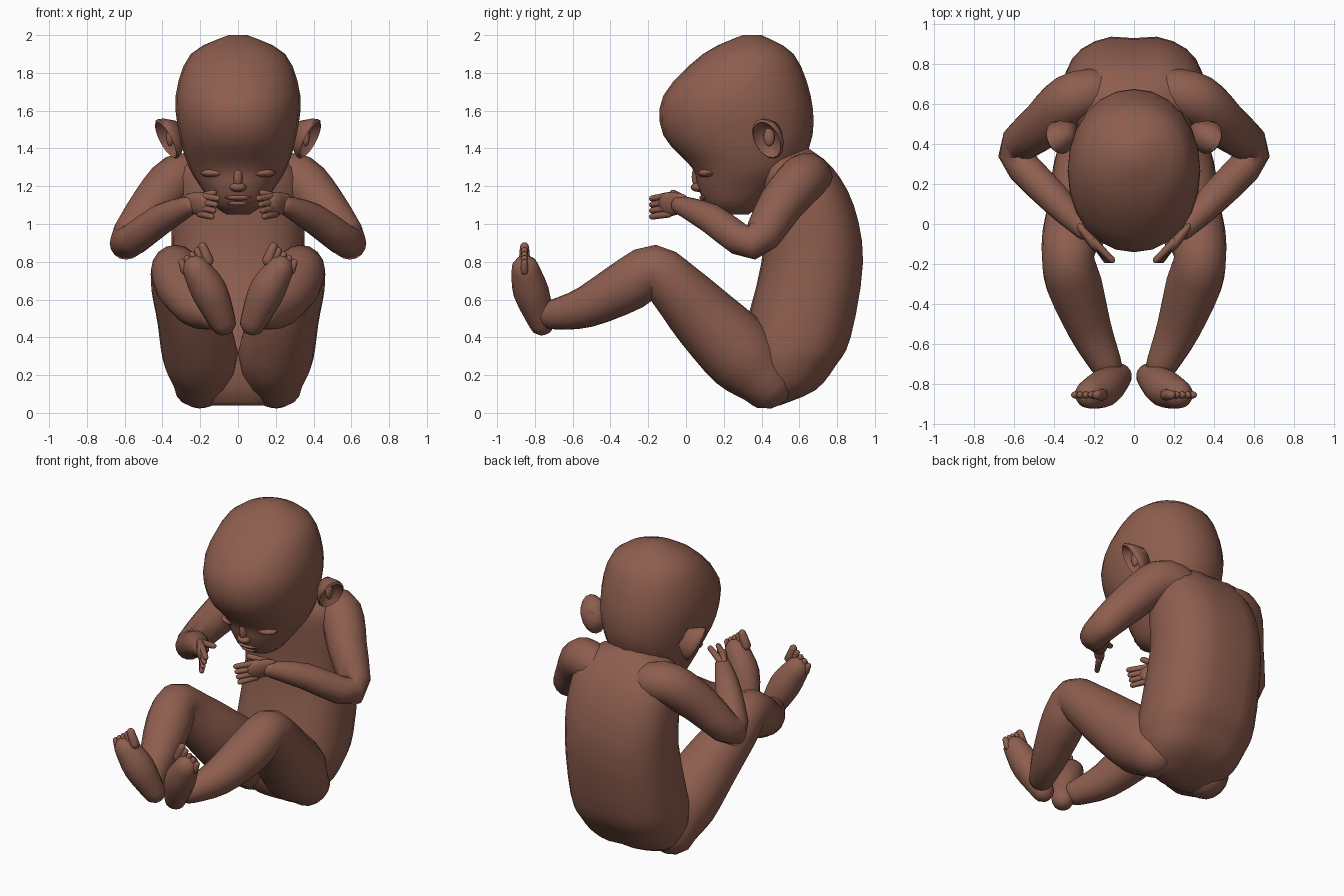
import bpy, bmesh, math
from mathutils import Vector

default_cube = bpy.data.objects.get("Cube")
if default_cube:
    bpy.data.objects.remove(default_cube, do_unlink=True)

SKIN = (0.27, 0.112, 0.077, 1)
skin = bpy.data.materials.new("warm_brown_skin")
skin.use_nodes = True
skin.diffuse_color = SKIN
shader = skin.node_tree.nodes["Principled BSDF"]
shader.inputs["Base Color"].default_value = SKIN
shader.inputs["Roughness"].default_value = 0.8

X, Z = Vector((1, 0, 0)), Vector((0, 0, 1))


def finish(name, bm, mirror):
    """Turn a bmesh into a smooth shaded object, reflected for the right side."""
    for vert in bm.verts:
        vert.co.x *= mirror
    bmesh.ops.recalc_face_normals(bm, faces=bm.faces)
    mesh = bpy.data.meshes.new(name)
    bm.to_mesh(mesh)
    bm.free()
    mesh.materials.append(skin)
    part = bpy.data.objects.new(name, mesh)
    bpy.context.collection.objects.link(part)
    bpy.ops.object.select_all(action='DESELECT')
    part.select_set(True)
    bpy.context.view_layer.objects.active = part
    bpy.ops.object.shade_smooth_by_angle(angle=math.radians(60))


def spline(keys, steps):
    """Smooth curve through the key sections, all values blended alike."""
    keys = [Vector(key) for key in keys]
    last = len(keys) - 1
    result = []
    for i in range(last):
        before, start = keys[max(i - 1, 0)], keys[i]
        end, after = keys[i + 1], keys[min(i + 2, last)]
        leave, arrive = (end - before) / 2, (after - start) / 2
        for step in range(steps):
            t = step / steps
            ease = t * t * (3 - 2 * t)
            result.append(start.lerp(end, ease) + leave * t * (1 - t) ** 2
                          - arrive * t * t * (1 - t))
    return result + [keys[last]]


def skin_over(name, rings, side, axis=None, power=2, sides=16, groove=0, mirror=1):
    """Close a surface over rings of (centre, half width, half depth)."""
    bm = bmesh.new()
    rows = []
    for i, (centre, width, depth) in enumerate(rings):
        ahead = rings[min(i + 1, len(rings) - 1)][0]
        behind = rings[max(i - 1, 0)][0]
        along = axis or (ahead - behind).normalized()
        across = (side - along * side.dot(along)).normalized()
        out = along.cross(across)
        row = []
        for k in range(sides):
            angle = math.tau * k / sides
            c, s = math.cos(angle), math.sin(angle)
            point = centre + across * width * math.copysign(abs(c) ** (2 / power), c)
            point += out * depth * math.copysign(abs(s) ** (2 / power), s)
            if k * 4 == sides:
                point -= out * groove
            row.append(bm.verts.new(point))
        rows.append(row)
    for lower, upper in zip(rows, rows[1:]):
        for k in range(sides):
            bm.faces.new((lower[k - 1], lower[k], upper[k], upper[k - 1]))
    bm.faces.new(rows[0])
    bm.faces.new(rows[-1])
    finish(name, bm, mirror)


def body(name, levels, **options):
    """Horizontal sections keyed as height, front, back, half width."""
    rings = []
    for height, front, back, width in spline(levels, 3):
        centre = Vector((0, (front + back) / 2, height))
        rings.append((centre, width, (back - front) / 2))
    skin_over(name, rings, X, axis=Z, sides=24, **options)


def limb(name, keys, side, mirror, steps=3, sides=16, flat=1):
    """Round-ended tube keyed as x, y, z, radius."""
    curve = [(key.xyz, key.w) for key in spline(keys, steps)]
    caps = []
    for (end, radius), (inner, _) in ((curve[0], curve[1]), (curve[-1], curve[-2])):
        outward = (end - inner).normalized()
        caps.append([(end + outward * radius * math.sin(math.radians(a)),
                      radius * math.cos(math.radians(a))) for a in (30, 60, 80)])
    curve = caps[0][::-1] + curve + caps[1]
    rings = [(centre, radius, radius * flat) for centre, radius in curve]
    skin_over(name, rings, side, sides=sides, mirror=mirror)


def digit(name, base, tip, radius, mirror):
    """Finger or toe."""
    keys = [(*base, radius), (*tip, radius * 0.8)]
    limb(name, keys, X, mirror, steps=2, sides=8)


def blob(name, centre, size, mirror=1):
    """Small soft ellipsoid."""
    bm = bmesh.new()
    bmesh.ops.create_uvsphere(bm, u_segments=12, v_segments=8, radius=1)
    bmesh.ops.scale(bm, vec=size, verts=bm.verts)
    bmesh.ops.translate(bm, vec=centre, verts=bm.verts)
    finish(name, bm, mirror)


# Egg shaped head, bowed forward
body("head", [
    (1.05, 0.2, 0.33, 0.06), (1.1, 0.11, 0.4, 0.13), (1.2, 0.06, 0.52, 0.2),
    (1.3, 0.03, 0.6, 0.26), (1.47, -0.12, 0.67, 0.31), (1.68, -0.12, 0.66, 0.33),
    (1.9, 0.09, 0.57, 0.25), (2, 0.3, 0.4, 0.05)], power=2.1)

# Torso with a shallow spine groove, closed smoothly at the hips
body("torso", [
    (0.04, 0.35, 0.5, 0.17), (0.12, 0.3, 0.69, 0.28), (0.25, 0.28, 0.8, 0.34),
    (0.4, 0.3, 0.88, 0.36), (0.8, 0.4, 0.945, 0.35), (1.1, 0.4, 0.895, 0.35),
    (1.3, 0.4, 0.78, 0.3), (1.4, 0.5, 0.65, 0.1)], power=2.4, groove=0.015)

# Face, its features half sunk into the head
blob("nose_bridge", (0, 0.06, 1.25), (0.025, 0.03, 0.06))
blob("nose_tip", (0, 0.065, 1.195), (0.045, 0.04, 0.025))
blob("upper_lip", (0, 0.12, 1.14), (0.08, 0.05, 0.018))
blob("lower_lip", (0, 0.14, 1.11), (0.07, 0.05, 0.018))

ear_centre = Vector((0.36, 0.44, 1.46))
ear_length = Vector((0.4, -0.3, 0.9)).normalized()
ear_facing = Vector((0.8, -0.4, -0.5)).normalized()
hand_across = Vector((0.2, 0, 1))
foot_across = Vector((0.9, 0, -0.4))
toe_direction = Vector((0.35, 0, 0.9))

for label, mirror in (("left_", 1), ("right_", -1)):
    blob(label + "eyelid", (0.12, 0.12, 1.27), (0.08, 0.06, 0.025), mirror)

    # Cupped ear: back, rim, then hollow
    cup = [(-0.07, 0.5), (-0.01, 0.9), (0.02, 1), (0.03, 0.9), (0, 0.7), (-0.02, 0.3)]
    rings = [(ear_centre + ear_facing * depth, 0.12 * scale, 0.085 * scale)
             for depth, scale in cup]
    skin_over(label + "ear", rings, ear_length, axis=ear_facing, mirror=mirror)
    blob(label + "ear_ridge", ear_centre, (0.02, 0.03, 0.05), mirror)

    # Arm from inside the shoulder round the elbow to the wrist
    limb(label + "arm", [
        (0.2, 0.66, 1.24, 0.12), (0.32, 0.62, 1.24, 0.13), (0.45, 0.5, 1.1, 0.12),
        (0.59, 0.35, 0.9, 0.09), (0.4, 0.13, 1.03, 0.08), (0.25, -0.03, 1.1, 0.05)],
        X + Z, mirror)

    # Hand with evenly fanned fingers
    limb(label + "palm", [(0.25, -0.03, 1.11, 0.055), (0.2, -0.09, 1.105, 0.065)],
         hand_across, mirror, flat=0.5)
    for i in range(4):
        knuckle = Vector((0.2, -0.09, 1.15 - 0.032 * i))
        reach = Vector((0.01 * i - 0.09, -0.09, -0.015))
        digit(f"{label}finger_{i + 1}", knuckle, knuckle + reach, 0.02, mirror)
    digit(label + "thumb", (0.25, -0.01, 1.13), (0.13, -0.07, 1.165), 0.022, mirror)

    # Leg from the seat over the knee to the ankle
    limb(label + "leg", [
        (0.2, 0.42, 0.17, 0.15), (0.2, 0.3, 0.3, 0.2), (0.25, 0.1, 0.5, 0.18),
        (0.31, -0.05, 0.66, 0.15), (0.33, -0.17, 0.76, 0.13), (0.3, -0.3, 0.68, 0.14),
        (0.22, -0.53, 0.56, 0.11), (0.14, -0.7, 0.52, 0.08)], X, mirror)

    # Foot standing on its heel, toes up and outwards
    limb(label + "foot", [
        (0.08, -0.765, 0.48, 0.07), (0.15, -0.82, 0.64, 0.095),
        (0.22, -0.85, 0.76, 0.075)], foot_across, mirror)
    for i in range(5):
        base = Vector((0.22, -0.855, 0.78)) + foot_across * 0.034 * (i - 2)
        tip = base + toe_direction * (0.08 - 0.008 * i)
        digit(f"{label}toe_{i + 1}", base, tip, 0.022 if i else 0.03, mirror)
